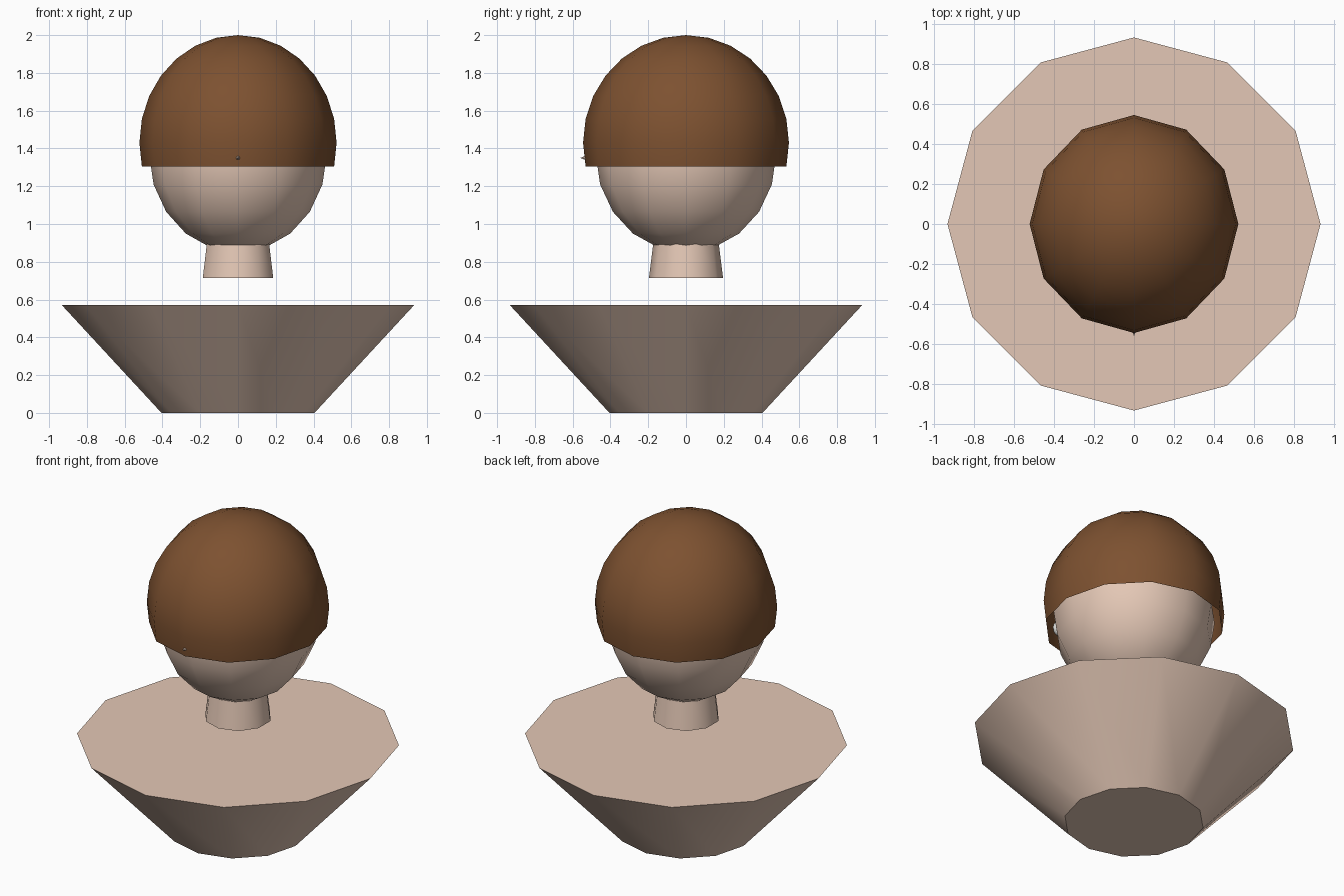
import bpy, bmesh, math
from mathutils import Matrix, Vector

if "Cube" in bpy.data.objects:
    bpy.data.objects.remove(bpy.data.objects["Cube"])


def material(name, rgb):
    m = bpy.data.materials.new(name)
    m.diffuse_color = (*rgb, 1)
    m.use_nodes = True
    m.node_tree.nodes["Principled BSDF"].inputs["Base Color"].default_value = m.diffuse_color
    return m


skin = material("skin", (0.775, 0.575, 0.465))
brown = material("hair_brown", (0.205, 0.083, 0.030))
white = material("eye_white", (0.80, 0.80, 0.78))


def finish(name, bm, mat):
    me = bpy.data.meshes.new(name)
    bm.to_mesh(me)
    bm.free()
    ob = bpy.data.objects.new(name, me)
    bpy.context.collection.objects.link(ob)
    me.materials.append(mat)
    bpy.ops.object.select_all(action='DESELECT')
    ob.select_set(True)
    bpy.context.view_layer.objects.active = ob
    bpy.ops.object.shade_smooth_by_angle(angle=math.radians(40))
    return ob


def ellipsoid(name, centre, radii, seg, rings, mat, cut=None):
    bm = bmesh.new()
    bmesh.ops.create_uvsphere(bm, u_segments=seg, v_segments=rings, radius=1)
    bmesh.ops.transform(bm, verts=bm.verts,
                        matrix=Matrix.Translation(centre) @ Matrix.Diagonal((*radii, 1)))
    if cut is not None:  # open the shell below this height
        low = [v for v in bm.verts if v.co.z < cut]
        bmesh.ops.delete(bm, geom=low, context='VERTS')
    return finish(name, bm, mat)


def frustum(name, r0, r1, z0, z1, seg, mat):
    # rings start with a corner on the +y axis
    bm = bmesh.new()
    bmesh.ops.create_cone(bm, cap_ends=True, segments=seg, radius1=r0, radius2=r1,
                          depth=z1 - z0)
    first = max(bm.verts, key=lambda v: v.co.x + v.co.y * 0.001).co
    turn = math.pi / 2 - math.atan2(first.y, first.x)
    bmesh.ops.transform(bm, verts=bm.verts, matrix=Matrix.Translation((0, 0, (z0 + z1) / 2))
                        @ Matrix.Rotation(turn, 4, 'Z'))
    return finish(name, bm, mat)


# bust and floating neck
frustum("torso", 0.405, 0.933, 0, 0.571, 12, skin)
frustum("neck", 0.196, 0.168, 0.715, 0.94, 10, skin)

# head and open hair shell
ellipsoid("head", (0, 0, 1.37), (0.47, 0.478, 0.52), 12, 10, skin)
ellipsoid("hair", (0, 0, 1.43), (0.522, 0.545, 0.57), 12, 14, brown, cut=1.27)

# nose, its tip just poking through the hair
bm = bmesh.new()
bmesh.ops.create_cone(bm, cap_ends=True, segments=8, radius1=0.045, radius2=0, depth=0.11)
bmesh.ops.transform(bm, verts=bm.verts, matrix=Matrix.Translation((0, -0.505, 1.35))
                    @ Matrix.Rotation(math.pi / 2, 4, 'X'))
finish("nose", bm, skin)

# eyes, mostly hidden under the hair
for side, name in ((-1, "eye_left"), (1, "eye_right")):
    ellipsoid(name, Vector((side * 0.2, -0.42, 1.4)), (0.05, 0.04, 0.05), 10, 8, white)
